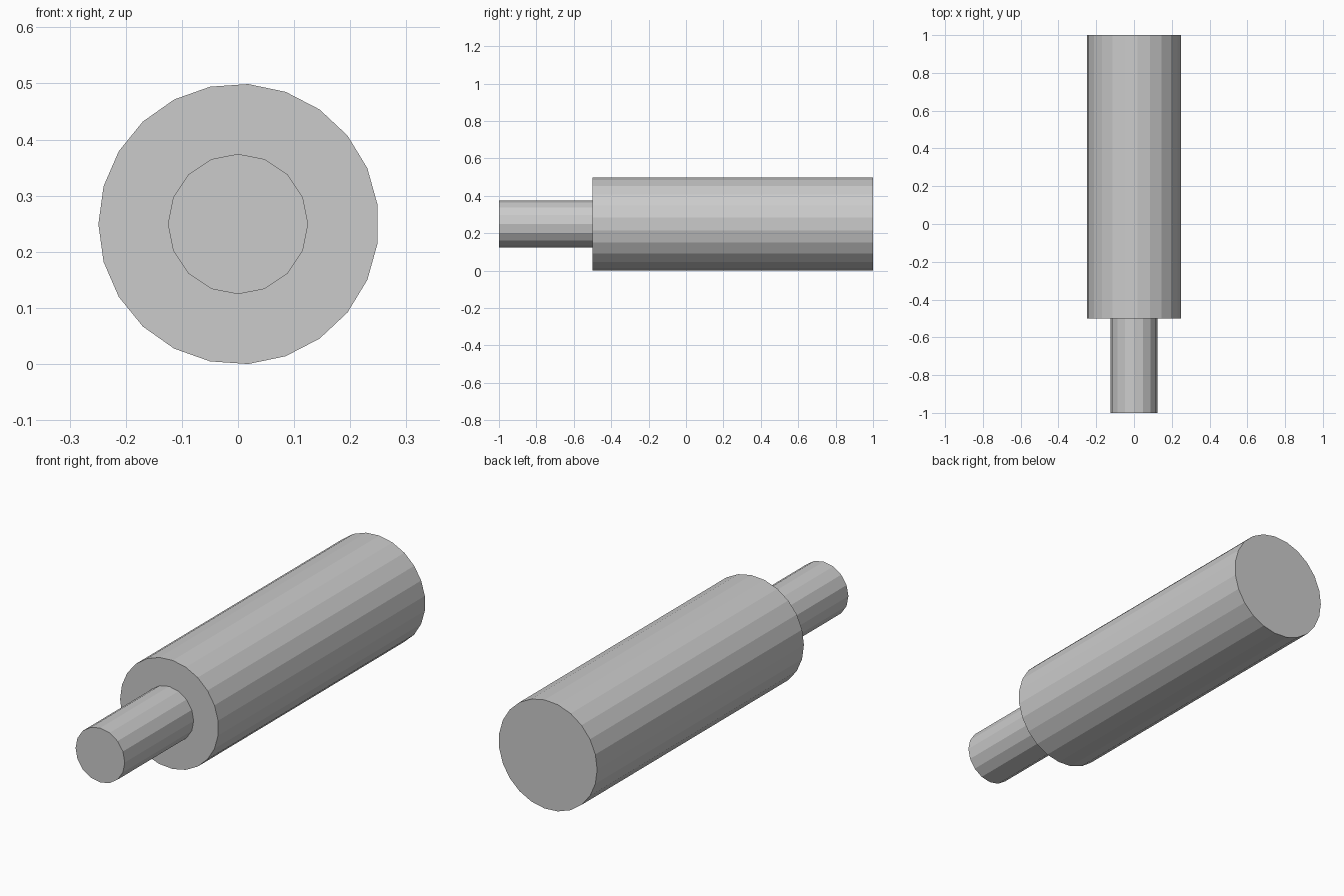
import bpy, bmesh, math

if "Cube" in bpy.data.objects:
    bpy.data.objects.remove(bpy.data.objects["Cube"])


def rod(name, sides, radius, y0, y1, cx, cz):
    """Flat-faced closed cylinder along y, with a corner pointing to -x."""
    bm = bmesh.new()
    ring = []
    for i in range(sides):
        a = math.pi + math.tau * i / sides
        ring.append(bm.verts.new((cx + radius * math.cos(a), y0, cz + radius * math.sin(a))))
    cap = bm.faces.new(ring)
    ext = bmesh.ops.extrude_face_region(bm, geom=[cap], use_keep_orig=True)
    moved = [e for e in ext["geom"] if isinstance(e, bmesh.types.BMVert)]
    bmesh.ops.translate(bm, verts=moved, vec=(0, y1 - y0, 0))
    bmesh.ops.recalc_face_normals(bm, faces=bm.faces[:])
    mesh = bpy.data.meshes.new(name)
    bm.to_mesh(mesh)
    bm.free()
    obj = bpy.data.objects.new(name, mesh)
    bpy.context.collection.objects.link(obj)
    return obj


R = 0.25
SIDES = 23
# An odd side count is slightly off-centre, so shift it to sit centred on the ground
cx = R * (1 - math.cos(math.pi / SIDES)) / 2
cz = R * math.cos(math.pi / (2 * SIDES))

# Thick main cylinder
rod("main_body", SIDES, R, -0.5, 1.0, cx, cz)
# Thin front shaft
rod("front_shaft", 16, 0.125, -1.0, -0.5, 0.0, cz)
